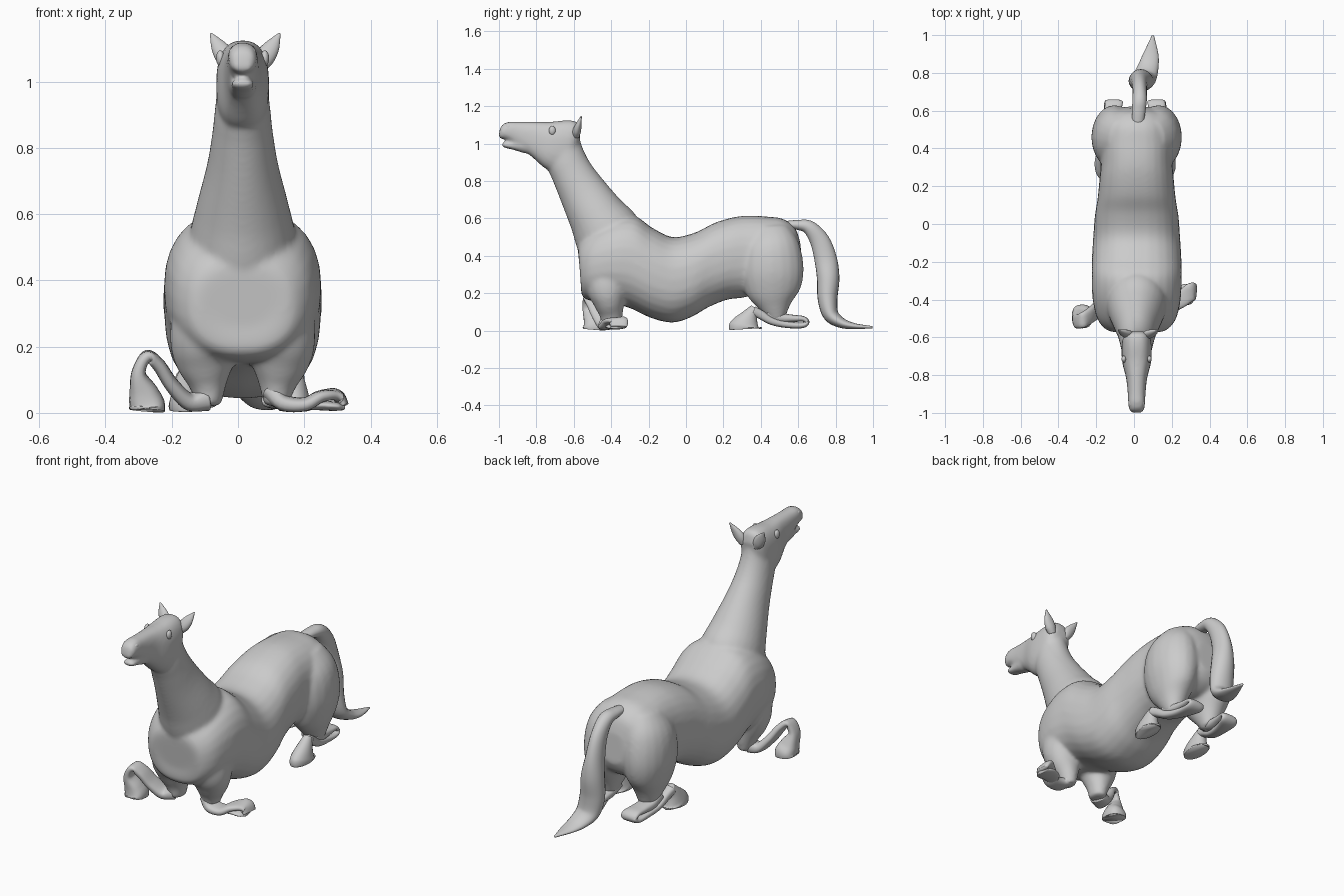
import bpy, bmesh, math
from mathutils import Vector

CX = 0.014  # body centre line


def spline(rows, n):
    """Catmull-Rom through rows of numbers."""
    out = []
    for i in range(len(rows) - 1):
        a, b, c, d = (rows[max(0, min(len(rows) - 1, i + k))] for k in (-1, 0, 1, 2))
        for s in range(n):
            t = s / n
            out.append([0.5 * (2*q + (r-p)*t + (2*p-5*q+4*r-u)*t*t + (3*q-p-3*r+u)*t**3)
                        for p, q, r, u in zip(a, b, c, d)])
    return out + [list(rows[-1])]


def loft(bm, frames, power=2.0, seg=28):
    """Skin superellipse frames of (centre, U, V)."""
    rings = []
    for c, u, v in frames:
        ring = []
        for k in range(seg):
            a = 2 * math.pi * k / seg
            x, y = math.cos(a), math.sin(a)
            ring.append(bm.verts.new(c + u * math.copysign(abs(x) ** (2/power), x)
                                     + v * math.copysign(abs(y) ** (2/power), y)))
        rings.append(ring)
    for r, s in zip(rings, rings[1:]):
        for k in range(seg):
            j = (k + 1) % seg
            bm.faces.new((r[k], r[j], s[j], s[k]))
    bm.faces.new(rings[0][::-1])
    bm.faces.new(rings[-1])


def profile(bm, rows, power=2.0, cx=CX):
    """Rows: lower y,z / upper y,z of the side outline, half width."""
    loft(bm, [(Vector((cx, (r[0]+r[2])/2, (r[1]+r[3])/2)), Vector((r[4], 0, 0)),
               Vector((0, (r[2]-r[0])/2, (r[3]-r[1])/2))) for r in spline(rows, 5)], power)


def tube(bm, rows, hint, side=1, cx=0, power=2.0, seg=20):
    """Rows: x,y,z, half size along hint, half size across it."""
    pts = spline([(cx + r[0]*side, *r[1:]) for r in rows], 6)
    ps = [Vector(p[:3]) for p in pts]
    frames = []
    h = Vector((hint[0]*side, hint[1], hint[2]))
    for i, p in enumerate(pts):
        t = (ps[min(i+1, len(ps)-1)] - ps[max(i-1, 0)]).normalized()
        u = (h - t * h.dot(t)).normalized()
        frames.append((ps[i], u * max(p[3], .003), t.cross(u) * max(p[4], .003)))
    loft(bm, frames, power, seg)


def finish(bm, name, voxel=0, soften=0):
    bmesh.ops.recalc_face_normals(bm, faces=bm.faces)
    me = bpy.data.meshes.new(name)
    bm.to_mesh(me)
    bm.free()
    ob = bpy.data.objects.new(name, me)
    bpy.context.collection.objects.link(ob)
    for p in me.polygons:
        p.use_smooth = True
    if voxel:
        m = ob.modifiers.new("blend", 'REMESH')
        m.mode, m.voxel_size, m.use_smooth_shade = 'VOXEL', voxel, True
        m = ob.modifiers.new("soften", 'SMOOTH')
        m.factor, m.iterations = 0.5, soften
    return ob


# --- body, neck, head, shoulders and thighs blended into one skin
bm = bmesh.new()
profile(bm, [(-.56, .26, -.577, .42, .09), (-.555, .185, -.57, .47, .155), (-.5, .157, -.51, .54, .207),
             (-.4, .147, -.4, .6, .233), (-.3, .12, -.28, .615, .238), (-.18, .065, -.18, .55, .237),
             (-.07, .043, -.07, .5, .23), (.03, .073, .05, .525, .222), (.12, .125, .15, .575, .207),
             (.22, .165, .25, .605, .197), (.3, .175, .33, .615, .19), (.42, .2, .43, .61, .188),
             (.52, .2, .52, .597, .178), (.59, .24, .585, .545, .14), (.623, .3, .612, .465, .065)], 2.35)
profile(bm, [(-.5, .27, -.22, .5, .16), (-.578, .43, -.27, .62, .16), (-.612, .54, -.35, .7, .14),
             (-.665, .68, -.445, .81, .108), (-.712, .8, -.513, .9, .091),
             (-.737, .86, -.557, .99, .083), (-.73, .92, -.577, 1.08, .074)])
# head and lower jaw with a parted mouth
profile(bm, [(-1.0, 1.045, -.997, 1.075, .028), (-.997, 1.027, -.982, 1.102, .038),
             (-.955, 1.02, -.945, 1.117, .045),
             (-.9, .985, -.9, 1.117, .047), (-.82, .925, -.81, 1.117, .056), (-.75, .865, -.72, 1.117, .076),
             (-.68, .85, -.64, 1.125, .08), (-.62, .9, -.583, 1.115, .072), (-.58, .98, -.565, 1.06, .045)], 2.5)
profile(bm, [(-.987, .99, -.987, 1.003, .022), (-.972, .977, -.972, 1.008, .035),
             (-.93, .968, -.93, 1.008, .038), (-.86, .945, -.86, 1.02, .042)])
for s in (-1, 1):
    # thigh, then shoulder and upper foreleg
    tube(bm, [(.08, .44, .54, .07, .11), (.105, .455, .44, .118, .155), (.117, .46, .32, .123, .17),
              (.12, .465, .21, .1, .146), (.12, .475, .13, .07, .088), (.12, .49, .055, .04, .04)],
         (1, 0, 0), s, CX)
    tube(bm, [(.1, -.42, .36, .1, .13), (.115, -.42, .23, .105, .115), (.112, -.41, .15, .09, .085),
              (.105, -.4, .085, .058, .063), (.1, -.4, .02, .036, .05)], (1, 0, 0), s, CX)
finish(bm, "body", .009, 16)

# --- ears, eyes and nostrils
for s, side in ((-1, "left"), (1, "right")):
    bm = bmesh.new()
    tube(bm, [(.04, -.59, 1.04, .02, .02), (.057, -.583, 1.07, .03, .022),
              (.08, -.573, 1.105, .024, .015), (.104, -.56, 1.145, .003, .003)], (1, 0, 0), s, .022)
    finish(bm, side + "_ear")
    for name, loc, scl in (("_eye", (CX + s*.067, -.715, 1.07), (.013, .018, .024)),
                           ("_nostril", (CX + s*.031, -.948, 1.088), (.01, .02, .013))):
        bpy.ops.mesh.primitive_uv_sphere_add(segments=20, ring_count=12, radius=1, location=loc)
        ob = bpy.context.object
        ob.name, ob.scale = side + name, scl
        bpy.ops.object.shade_smooth()

# --- tail
bm = bmesh.new()
tube(bm, [(.02, .53, .565, .03, .02), (.025, .6, .565, .036, .027), (.03, .66, .55, .038, .038),
          (.03, .715, .48, .038, .052), (.03, .747, .38, .045, .06), (.035, .76, .28, .06, .06),
          (.04, .757, .17, .068, .053), (.055, .775, .085, .065, .042), (.075, .83, .042, .055, .028),
          (.09, .9, .024, .04, .016), (.1, .997, .018, .006, .006)], (1, 0, 0))
finish(bm, "tail")

# --- crumpled lower forelegs, each side folded differently
bm = bmesh.new()
tube(bm, [(-.1, -.41, .04, .045, .035), (-.15, -.43, .035, .045, .026), (-.2, -.46, .085, .045, .022),
          (-.24, -.49, .145, .042, .02), (-.275, -.51, .17, .04, .018), (-.3, -.515, .12, .038, .022),
          (-.285, -.5, .06, .048, .045), (-.275, -.49, .025, .062, .054), (-.275, -.49, .008, .062, .054)],
     (0, 1, 0.1), power=2.6)
finish(bm, "left_foreleg")
bm = bmesh.new()
tube(bm, [(.11, -.4, .06, .055, .035), (.14, -.42, .03, .048, .025), (.2, -.42, .026, .046, .02),
          (.245, -.4, .048, .045, .018), (.28, -.375, .055, .045, .016), (.305, -.36, .048, .05, .018),
          (.322, -.36, .022, .045, .012)], (0, 1, 0.1), power=2.6)
tube(bm, [(.2, -.42, .02, .02, .01), (.245, -.385, .022, .05, .014), (.29, -.37, .02, .055, .014),
          (.318, -.365, .016, .035, .008)], (0, 1, 0))
finish(bm, "right_foreleg")

# --- hind legs folded back, with the hoof tucked forward
for s, side in ((-1, "left"), (1, "right")):
    bm = bmesh.new()
    tube(bm, [(.125, .44, .1, .05, .035), (.125, .5, .07, .046, .028), (.12, .57, .065, .044, .02),
              (.115, .625, .063, .046, .015), (.112, .645, .045, .048, .015), (.12, .62, .028, .046, .015),
              (.135, .54, .032, .034, .018), (.15, .46, .05, .03, .02), (.16, .4, .085, .028, .024),
              (.165, .36, .105, .03, .026)], (1, 0, 0), s, .006, 2.6)
    tube(bm, [(.165, .37, .12, .022, .025), (.165, .345, .085, .034, .04), (.165, .325, .045, .045, .068),
              (.165, .318, .022, .05, .087), (.165, .318, .008, .048, .085)], (1, 0, 0), s, .006)
    finish(bm, side + "_hind_leg")
